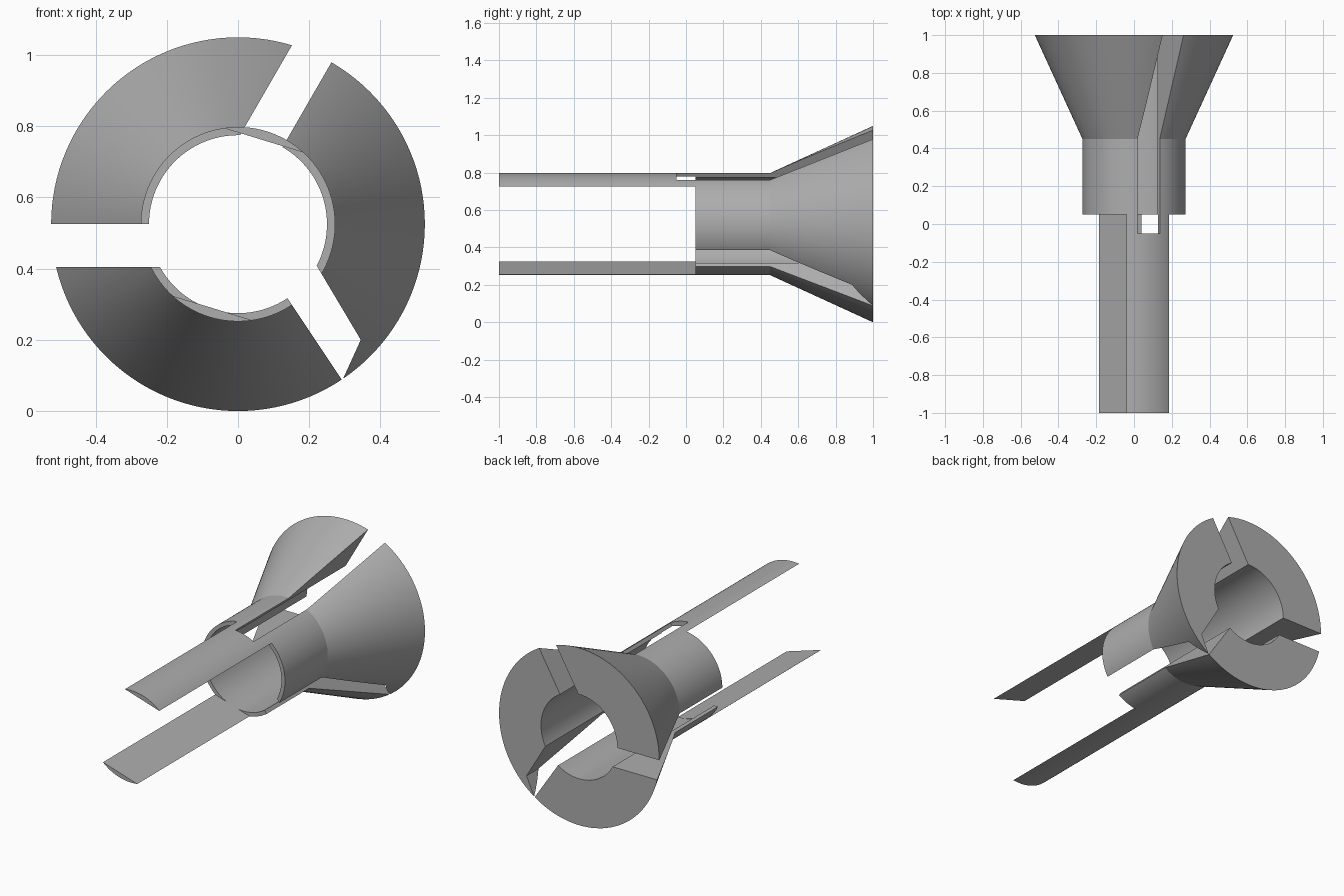
import bpy, bmesh
from math import sin, cos, radians, pi
from mathutils import Matrix, Vector

cube = bpy.data.objects.get("Cube")
if cube:
    bpy.data.objects.remove(cube)

AXIS_Z = 0.525      # height of the funnel axis
R_IN, R_TUBE, R_RIM = 0.25, 0.273, 0.525
SIDES = 128

steel = bpy.data.materials.new("satin grey")
steel.use_nodes = True
grey = (0.42, 0.42, 0.42, 1)
steel.diffuse_color = grey
steel.node_tree.nodes["Principled BSDF"].inputs["Base Color"].default_value = grey


def finish(name, bm):
    bmesh.ops.recalc_face_normals(bm, faces=bm.faces)
    mesh = bpy.data.meshes.new(name)
    bm.to_mesh(mesh)
    bm.free()
    mesh.materials.append(steel)
    obj = bpy.data.objects.new(name, mesh)
    bpy.context.collection.objects.link(obj)
    return obj


def prism(name, outline, y0, y1):
    """Extrude an (x, z) outline, measured from the axis, along y."""
    bm = bmesh.new()
    face = bm.faces.new([bm.verts.new((x, y0, z + AXIS_Z)) for x, z in outline])
    out = bmesh.ops.extrude_face_region(bm, geom=[face])
    moved = [v for v in out["geom"] if isinstance(v, bmesh.types.BMVert)]
    bmesh.ops.translate(bm, verts=moved, vec=(0, y1 - y0, 0))
    return finish(name, bm)


def lathe(name, profile):
    """Revolve a closed (radius, y) profile around the axis."""
    bm = bmesh.new()
    rings = []
    for i in range(SIDES):
        a = 2 * pi * i / SIDES
        rings.append([bm.verts.new((r * cos(a), y, AXIS_Z + r * sin(a))) for r, y in profile])
    n = len(profile)
    for i in range(SIDES):
        a, b = rings[i], rings[(i + 1) % SIDES]
        for j in range(n):
            k = (j + 1) % n
            bm.faces.new((a[j], a[k], b[k], b[j]))
    return finish(name, bm)


def slot_outline(angle, width=0.12, length=0.6):
    """Straight slot with one wall on the radius."""
    d = Vector((cos(radians(angle)), sin(radians(angle))))
    side = Vector((-d.y, d.x)) * width
    return [(0, 0), tuple(d * length), tuple(d * length + side), tuple(side)]


def segment_outline(start, end, steps=24):
    """Circle segment: an arc closed by its chord."""
    angles = [radians(start + (end - start) * i / steps) for i in range(steps + 1)]
    return [(R_TUBE * cos(a), R_TUBE * sin(a)) for a in angles]


def boolean(obj, other, operation):
    mod = obj.modifiers.new(operation.lower(), "BOOLEAN")
    mod.operation, mod.solver, mod.object = operation, "EXACT", other
    bpy.context.view_layer.objects.active = obj
    bpy.ops.object.modifier_apply(modifier=mod.name)


# Flared funnel with a straight bore
funnel = lathe("slotted_funnel", [(R_IN, 0.05), (R_TUBE, 0.05), (R_TUBE, 0.45),
                                  (R_RIM, 1.0), (R_IN, 1.0)])

# Long blades, opposite each other, each a circle segment
blades = [prism(name, segment_outline(47.5 + turn, 98.5 + turn), -1.0, 0.05)
          for name, turn in (("upper_blade", 0), ("lower_blade", 180))]

# Three slots around the axis; the lower one stops short of the rim
slots = [slot_outline(180), slot_outline(60),
         [(0, 0), (0.293, -0.439), (0.345, -0.325), (0.125, 0.045)]]
for outline in slots:
    cutter = prism("slot_cutter", outline, -0.05, 1.1)
    cutter.hide_render = True
    boolean(funnel, cutter, "DIFFERENCE")
    if outline is slots[1]:
        boolean(blades[0], cutter, "DIFFERENCE")
    bpy.data.objects.remove(cutter)

# Smooth curved surfaces, crisp edges
bpy.ops.object.select_all(action="DESELECT")
for obj in [funnel] + blades:
    obj.select_set(True)
bpy.context.view_layer.objects.active = funnel
bpy.ops.object.shade_smooth_by_angle(angle=radians(20))
